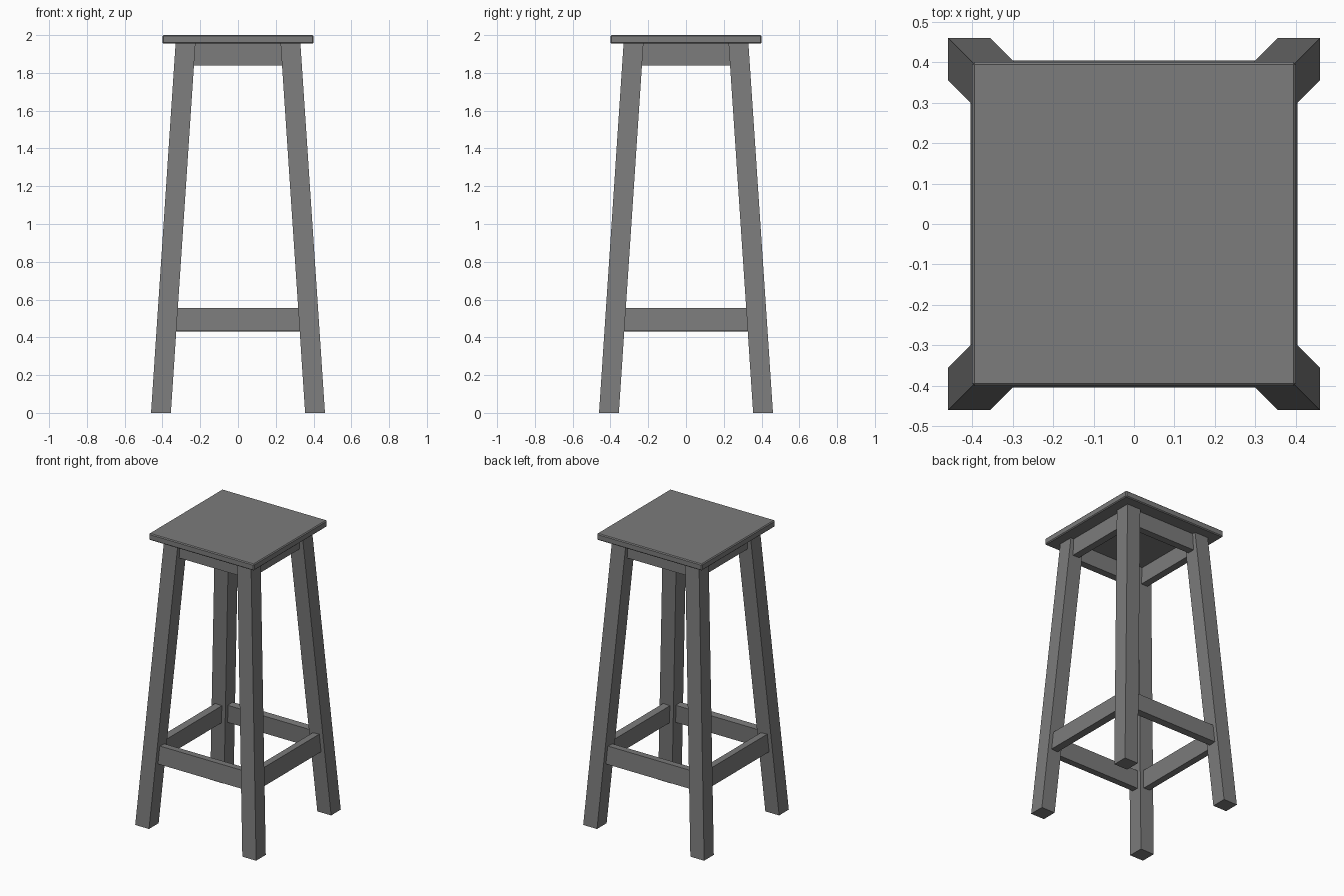
import bpy
import bmesh
from math import atan2, pi
from mathutils import Matrix, Vector

cube = bpy.data.objects.get("Cube")
if cube:
    bpy.data.objects.remove(cube, do_unlink=True)

# One grey paint for the whole stool
paint = bpy.data.materials.new("grey_paint")
paint.use_nodes = True
grey = (0.2, 0.2, 0.2, 1)
paint.diffuse_color = grey
paint.node_tree.nodes["Principled BSDF"].inputs["Base Color"].default_value = grey

LEG_TOP = 1.955      # underside of the seat
FOOT = 0.408         # leg centre at the floor
SPLAY = 0.13         # inward shift of a leg over its height
LEG_WIDTH = 0.105


def leg_centre(z):
    return FOOT - SPLAY * z / LEG_TOP


def add_box(name, size, matrix=Matrix()):
    mesh = bpy.data.meshes.new(name)
    bm = bmesh.new()
    bmesh.ops.create_cube(bm, size=1)
    bm.transform(matrix @ Matrix.Diagonal((*size, 1)))
    bm.to_mesh(mesh)
    bm.free()
    mesh.materials.append(paint)
    obj = bpy.data.objects.new(name, mesh)
    bpy.context.collection.objects.link(obj)
    return obj


# Seat board with softened edges
seat = add_box("seat", (0.8, 0.8, 2 - LEG_TOP),
               Matrix.Translation((0, 0, (2 + LEG_TOP) / 2)))
bevel = seat.modifiers.new("edge_chamfer", "BEVEL")
bevel.width = 0.006
bevel.segments = 1

# Splayed legs: sheared boxes with level ends
for y_name, sy in (("front", -1), ("back", 1)):
    for x_name, sx in (("right", -1), ("left", 1)):
        shear = Matrix.Identity(4)
        shear[0][2] = -sx * SPLAY / LEG_TOP
        shear[1][2] = -sy * SPLAY / LEG_TOP
        mid = leg_centre(LEG_TOP / 2)
        place = Matrix.Translation((sx * mid, sy * mid, LEG_TOP / 2))
        add_box(f"{y_name}_{x_name}_leg", (LEG_WIDTH, LEG_WIDTH, LEG_TOP),
                place @ shear)


# Cross pieces between neighbouring legs, on all four sides
def add_ring(name, bottom, top, tilt):
    z = (bottom + top) / 2
    centre = leg_centre(z)
    length = 2 * centre - LEG_WIDTH + 0.02
    for i, side in enumerate(("front", "left", "back", "right")):
        matrix = (Matrix.Rotation(i * pi / 2, 4, "Z")
                  @ Matrix.Translation(Vector((0, -centre, z)))
                  @ Matrix.Rotation(-tilt, 4, "X"))
        add_box(f"{side}_{name}", (length, 0.05, top - bottom), matrix)


add_ring("apron", 1.84, LEG_TOP, 0)
add_ring("foot_rail", 0.432, 0.555, atan2(SPLAY, LEG_TOP))
